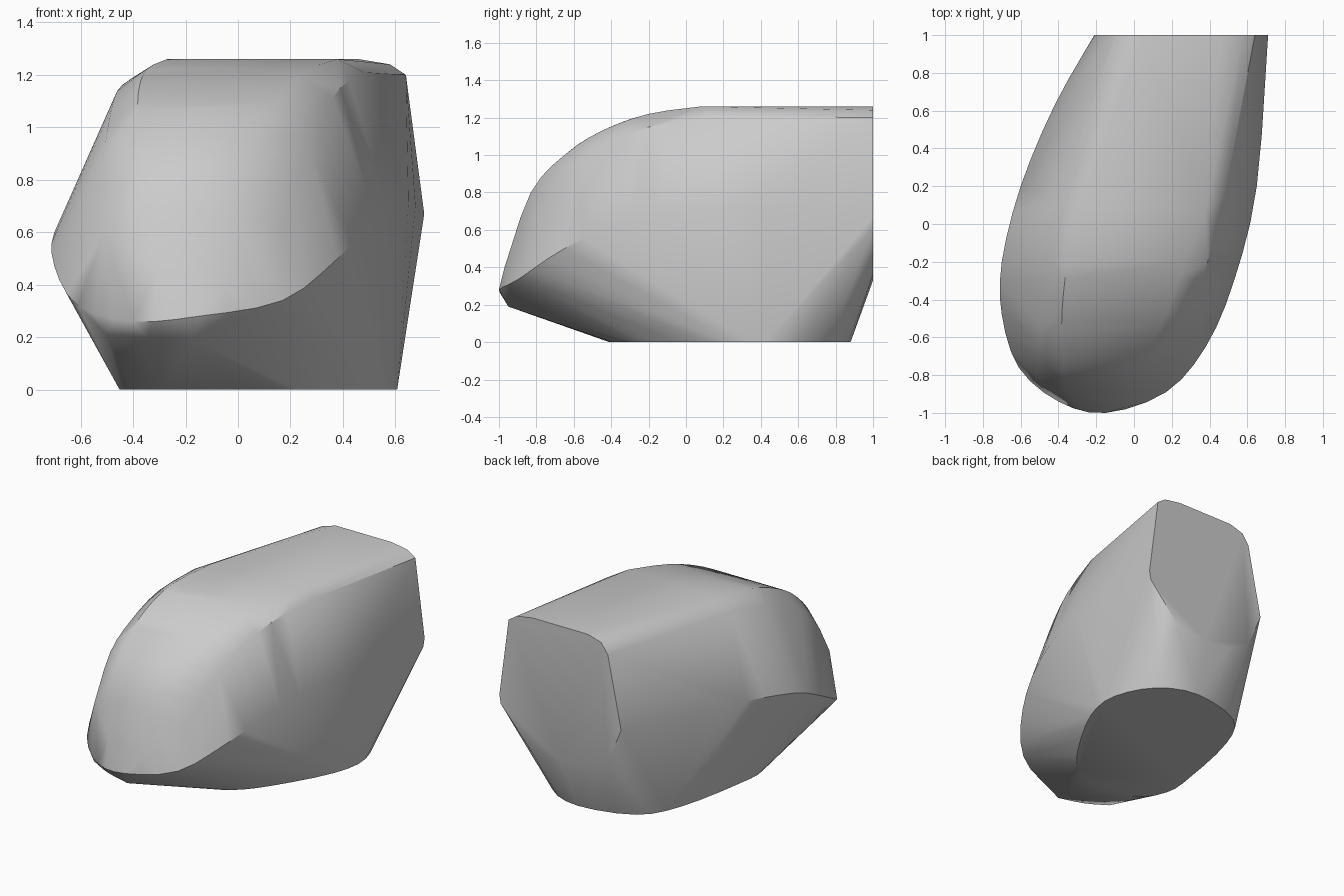
import bpy
import bmesh
import math
from mathutils import Vector

# Remove the default object only
default_cube = bpy.data.objects.get("Cube")
if default_cube:
    bpy.data.objects.remove(default_cube, do_unlink=True)


def smooth_path(points, closed=False, steps=3):
    """Resample a few control points as a smooth curve through them."""
    points = [Vector(point) for point in points]
    count = len(points)
    path = []

    def control(index):
        if closed:
            return points[index % count]
        return points[max(0, min(count - 1, index))]

    for i in range(count if closed else count - 1):
        before, start, end, after = (control(i + k) for k in (-1, 0, 1, 2))
        for step in range(steps):
            t = step / steps
            tangent_in = (end - before) / 2
            tangent_out = (after - start) / 2
            delta = end - start
            curve = 3 * delta - 2 * tangent_in - tangent_out
            twist = tangent_in + tangent_out - 2 * delta
            path.append(start + tangent_in * t + curve * t**2 + twist * t**3)
    if not closed:
        path.append(points[-1])
    return path


def clamp_to_block(point):
    """Keep resampled points inside the overall size of the stone."""
    half_width, half_length, height = .71, 1, 1.26
    return Vector((
        max(-half_width, min(half_width, point.x)),
        max(-half_length, min(half_length, point.y)),
        max(0, min(height, point.z)),
    ))


# Flat foot that rests on the ground
foot_outline = smooth_path([
    (-.44, -.2, 0), (-.3, -.39, 0), (0, -.4, 0), (.18, -.33, 0),
    (.34, -.15, 0), (.56, .24, 0), (.6, .52, 0), (.46, .78, 0),
    (.2, .88, 0), (-.17, .78, 0), (-.33, .52, 0), (-.43, .05, 0),
], closed=True)

# Widest line around the body, from the rear right to the rear left
waist_line = smooth_path([
    (-.21, 1, .67), (-.42, .63, .68), (-.6, .2, .67), (-.7, -.2, .6),
    (-.7, -.48, .47), (-.61, -.76, .32), (-.4, -.94, .26), (-.15, -1, .28),
    (.17, -.89, .34), (.38, -.65, .5), (.53, -.3, .65), (.65, .2, .71),
    (.71, 1, .67),
])

# Lower lip of the nose
nose_lip = smooth_path([(-.5, -.84, .21), (-.35, -.91, .2), (-.17, -.95, .19)])

# Flat cut at the rear
rear_outline = [
    Vector((x, 1, z)) for x, z in (
        (.7, .61), (.48, .36), (.25, .33), (.05, .35), (-.11, .43),
        (-.11, 1.16), (-.06, 1.23), (.04, 1.26),
        (.46, 1.26), (.58, 1.24), (.64, 1.2),
    )
]

# Crown edges and the lower shoulders beside them, rear to nose
left_crown = smooth_path([
    (-.27, .1, 1.26), (-.35, -.2, 1.22), (-.38, -.45, 1.13),
    (-.38, -.65, 1), (-.37, -.83, .79), (-.31, -.95, .45),
])
right_crown = smooth_path([
    (.38, .08, 1.26), (.27, -.2, 1.22), (.18, -.45, 1.13),
    (.09, -.65, 1), (0, -.83, .8), (-.05, -.97, .4),
])
left_shoulder = smooth_path([
    (-.4, .1, 1.19), (-.46, -.2, 1.14), (-.49, -.45, 1.03),
    (-.51, -.65, .88), (-.51, -.82, .6),
])
right_shoulder = smooth_path([
    (.48, .15, 1.21), (.39, -.2, 1.15), (.31, -.47, 1.02),
    (.25, -.64, .86), (.17, -.8, .62),
])

# Wrap all guide curves in one taut skin
guides = (foot_outline, waist_line, nose_lip, rear_outline,
          left_crown, right_crown, left_shoulder, right_shoulder)
bm = bmesh.new()
for guide in guides:
    for point in guide:
        bm.verts.new(clamp_to_block(point))
bmesh.ops.remove_doubles(bm, verts=bm.verts[:], dist=.002)
hull = bmesh.ops.convex_hull(bm, input=bm.verts[:])
leftover = {item for key in ("geom_interior", "geom_unused")
            for item in hull[key] if isinstance(item, bmesh.types.BMVert)}
bmesh.ops.delete(bm, geom=list(leftover), context="VERTS")

# Merge flat areas such as the foot and the rear cut
bmesh.ops.dissolve_limit(bm, angle_limit=math.radians(1),
                         verts=bm.verts[:], edges=bm.edges[:])
bmesh.ops.recalc_face_normals(bm, faces=bm.faces[:])

mesh = bpy.data.meshes.new("boulder")
bm.to_mesh(mesh)
bm.free()
boulder = bpy.data.objects.new("boulder", mesh)
bpy.context.collection.objects.link(boulder)

# Plain grey stone
stone = bpy.data.materials.new("stone grey")
stone.use_nodes = True
colour = (.6, .6, .6, 1)
stone.diffuse_color = colour
stone.node_tree.nodes["Principled BSDF"].inputs["Base Color"].default_value = colour
mesh.materials.append(stone)

# Soft shading with crisp cut edges
bpy.ops.object.select_all(action="DESELECT")
boulder.select_set(True)
bpy.context.view_layer.objects.active = boulder
bpy.ops.object.shade_smooth_by_angle(angle=math.radians(35))
